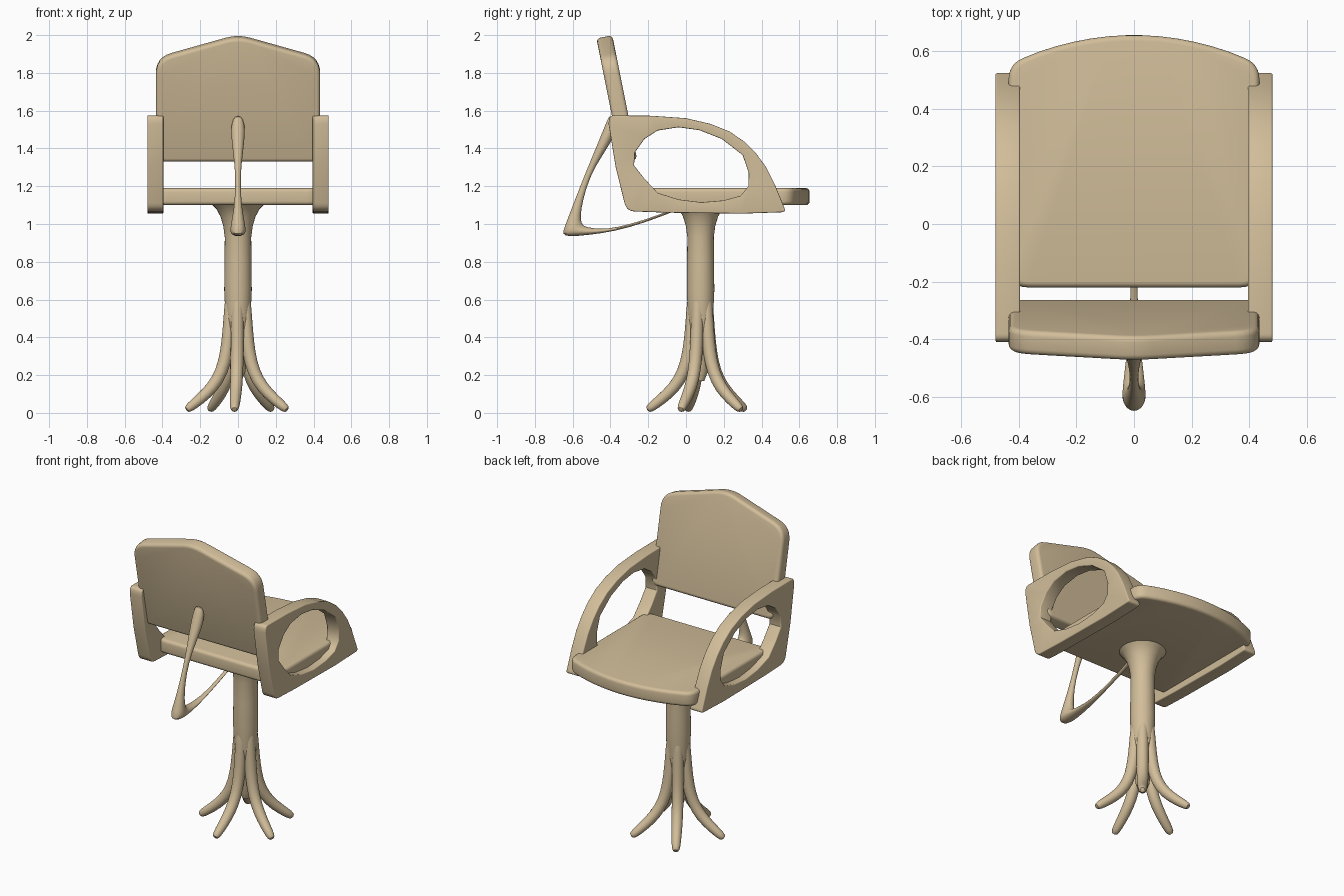
import bpy, bmesh, math
from mathutils import Vector

if "Cube" in bpy.data.objects:
    bpy.data.objects.remove(bpy.data.objects["Cube"])

tan = bpy.data.materials.new("warm tan")
tan.diffuse_color = (0.64, 0.51, 0.32, 1)
tan.use_nodes = True
tan.node_tree.nodes["Principled BSDF"].inputs["Base Color"].default_value = tan.diffuse_color


def finish(name, bm, angle=40, subdiv=0):
    bmesh.ops.recalc_face_normals(bm, faces=bm.faces[:])
    me = bpy.data.meshes.new(name)
    bm.to_mesh(me)
    bm.free()
    me.materials.append(tan)
    ob = bpy.data.objects.new(name, me)
    bpy.context.collection.objects.link(ob)
    bpy.ops.object.select_all(action='DESELECT')
    ob.select_set(True)
    bpy.context.view_layer.objects.active = ob
    bpy.ops.object.shade_smooth_by_angle(angle=math.radians(angle))
    if subdiv:
        m = ob.modifiers.new("smooth", 'SUBSURF')
        m.levels = m.render_levels = subdiv
    return ob


def rounded(points, steps=6):
    """Outline of (u, v, corner size) points with the corners rounded."""
    out = []
    for i, (u, v, r) in enumerate(points):
        p = Vector((u, v))
        if r == 0:
            out.append(p)
            continue
        a = p + (Vector(points[i - 1][:2]) - p).normalized() * r
        b = p + (Vector(points[(i + 1) % len(points)][:2]) - p).normalized() * r
        for k in range(steps + 1):
            t = k / steps
            out.append(a * (1 - t) ** 2 + p * 2 * t * (1 - t) + b * t * t)
    return out


def inset(loop, d, hole):
    n = len(loop)
    area = sum(loop[i - 1].x * loop[i].y - loop[i].x * loop[i - 1].y for i in range(n))
    s = (1 if area > 0 else -1) * (-1 if hole else 1)
    res = []
    for i in range(n):
        e1 = (loop[i] - loop[i - 1]).normalized()
        e2 = (loop[(i + 1) % n] - loop[i]).normalized()
        n1, n2 = Vector((-e1.y, e1.x)), Vector((-e2.y, e2.x))
        m = (n1 + n2).normalized()
        res.append(loop[i] + m * (s * d / max(m.dot(n1), 0.5)))
    return res


def slab(name, loops, half, bevel, place):
    """Soft-edged plate; first loop is the outline, any others are holes."""
    bm = bmesh.new()
    arc = [(bevel * (1 - math.sin(k * math.pi / 8)), half - bevel + bevel * math.cos(k * math.pi / 8))
           for k in range(5)]
    levels = [(d, -w) for d, w in arc] + [(d, w) for d, w in reversed(arc)]
    caps = ([], [])
    for h, loop in enumerate(loops):
        rings = [[bm.verts.new(place(p.x, p.y, w)) for p in inset(loop, d, h > 0)] for d, w in levels]
        n = len(loop)
        for a, b in zip(rings, rings[1:]):
            for i in range(n):
                bm.faces.new((a[i - 1], a[i], b[i], b[i - 1]))
        for cap, ring in zip(caps, (rings[0], rings[-1])):
            cap += [bm.edges.get((ring[i - 1], ring[i])) for i in range(n)]
    for cap in caps:
        bmesh.ops.triangle_fill(bm, edges=cap, use_beauty=True)
    return finish(name, bm)


def loft(name, rings, subdiv=0):
    bm = bmesh.new()
    vr = [[bm.verts.new(p) for p in r] for r in rings]
    n = len(vr[0])
    for a, b in zip(vr, vr[1:]):
        for i in range(n):
            bm.faces.new((a[i - 1], a[i], b[i], b[i - 1]))
    bm.faces.new(vr[0])
    bm.faces.new(vr[-1])
    return finish(name, bm, 60, subdiv)


def ellipse(c, a, b, n=16):
    return [c + a * math.cos(i * math.tau / n) + b * math.sin(i * math.tau / n) for i in range(n)]


# seat with a bowed front edge
bow = [(x / 100, 0.655 - 0.53 * (x / 100) ** 2, 0) for x in range(33, -34, -6)]
seat = [(-0.435, -0.22, 0.07), (0.435, -0.22, 0.07), (0.435, 0.555, 0.055)] + bow + [(-0.435, 0.555, 0.055)]
slab("seat", [rounded(seat)], 0.045, 0.02, lambda u, v, w: (u, v, 1.145 + w))

# leaning backrest with a peaked top
back = [(-0.435, 1.335, 0.05), (0.435, 1.335, 0.05), (0.435, 1.878, 0.085),
        (0, 2.0, 0.07), (-0.435, 1.878, 0.085)]
slab("backrest", [rounded(back)], 0.042, 0.02,
     lambda u, v, w: (u, -0.3 - 0.2 * (v - 1.33) + w, v + 0.2 * w))

# armrests with an oval opening
arm = [(-0.405, 1.575, 0.025), (-0.41, 1.53, 0), (-0.372, 1.3, 0), (-0.315, 1.068, 0.045),
       (-0.1, 1.06, 0), (0.3, 1.055, 0), (0.53, 1.063, 0.025), (0.47, 1.21, 0), (0.425, 1.3, 0),
       (0.37, 1.375, 0), (0.31, 1.435, 0), (0.23, 1.49, 0), (0.13, 1.53, 0), (0, 1.56, 0), (-0.18, 1.573, 0)]
hole = [(-0.04, 1.512), (0.07, 1.497), (0.19, 1.45), (0.3, 1.365), (0.332, 1.27), (0.33, 1.2),
        (0.29, 1.15), (0.2, 1.125), (0.08, 1.115), (-0.04, 1.13), (-0.15, 1.165), (-0.22, 1.24),
        (-0.275, 1.31), (-0.27, 1.38), (-0.22, 1.45), (-0.15, 1.495)]
for side, label in ((-1, "left"), (1, "right")):
    slab(label + "_armrest", [rounded(arm), [Vector(p) for p in hole]], 0.0425, 0.006,
         lambda u, v, w: (side * 0.4375 + w, u, v))

# pedestal column flaring under the seat
CY = 0.077
column = [(0.02, 0.17), (0.04, 0.22), (0.05, 0.35), (0.066, 0.5), (0.073, 0.65), (0.071, 0.8), (0.07, 0.93),
          (0.078, 0.99), (0.093, 1.04), (0.115, 1.08), (0.14, 1.105)]
loft("pedestal", [ellipse(Vector((0, CY, z)), Vector((r, 0, 0)), Vector((0, r, 0)), 32) for r, z in column])

# five root-like feet
foot = [(0.036, 0.66, 0.03), (0.042, 0.55, 0.034), (0.049, 0.43, 0.036), (0.061, 0.32, 0.036),
        (0.088, 0.215, 0.035), (0.14, 0.132, 0.034), (0.21, 0.07, 0.03), (0.265, 0.028, 0.026),
        (0.283, 0.014, 0.016)]
for k in range(5):
    ang = math.radians(-94 + 72 * k)
    out, across = Vector((math.cos(ang), math.sin(ang), 0)), Vector((-math.sin(ang), math.cos(ang), 0))
    rings = []
    for i, (r, z, t) in enumerate(foot):
        p, q = foot[max(i - 1, 0)], foot[min(i + 1, len(foot) - 1)]
        d = Vector((q[0] - p[0], q[1] - p[1])).normalized()
        normal = out * -d.y + Vector((0, 0, d.x))
        ring = ellipse(out * r + Vector((0, CY, z)), normal * t, across * t, 12)
        for v in ring:
            v.z = max(v.z, 0)
        rings.append(ring)
    loft("foot_%d" % (k + 1), rings, 1)

# bent bracket joining seat and backrest: outer (y, z), inner (y, z), half width
bracket = [(-0.405, 1.575, -0.385, 1.57, 0.016), (-0.42, 1.545, -0.36, 1.52, 0.038),
           (-0.458, 1.45, -0.395, 1.43, 0.036), (-0.512, 1.32, -0.48, 1.31, 0.017),
           (-0.56, 1.2, -0.53, 1.19, 0.013), (-0.607, 1.08, -0.555, 1.08, 0.022),
           (-0.643, 0.985, -0.558, 1.02, 0.037), (-0.658, 0.943, -0.545, 0.992, 0.042),
           (-0.62, 0.932, -0.52, 0.982, 0.04), (-0.52, 0.941, -0.45, 0.973, 0.03),
           (-0.38, 0.96, -0.37, 0.98, 0.017), (-0.22, 1.006, -0.215, 1.022, 0.011),
           (-0.08, 1.06, -0.08, 1.075, 0.013), (0.02, 1.1, 0.02, 1.115, 0.015)]
rings = []
for oy, oz, iy, iz, w in bracket:
    o, i = Vector((0, oy, oz)), Vector((0, iy, iz))
    rings.append(ellipse((o + i) / 2, (o - i) / 2, Vector((w, 0, 0))))
loft("back_bracket", rings, 1)
